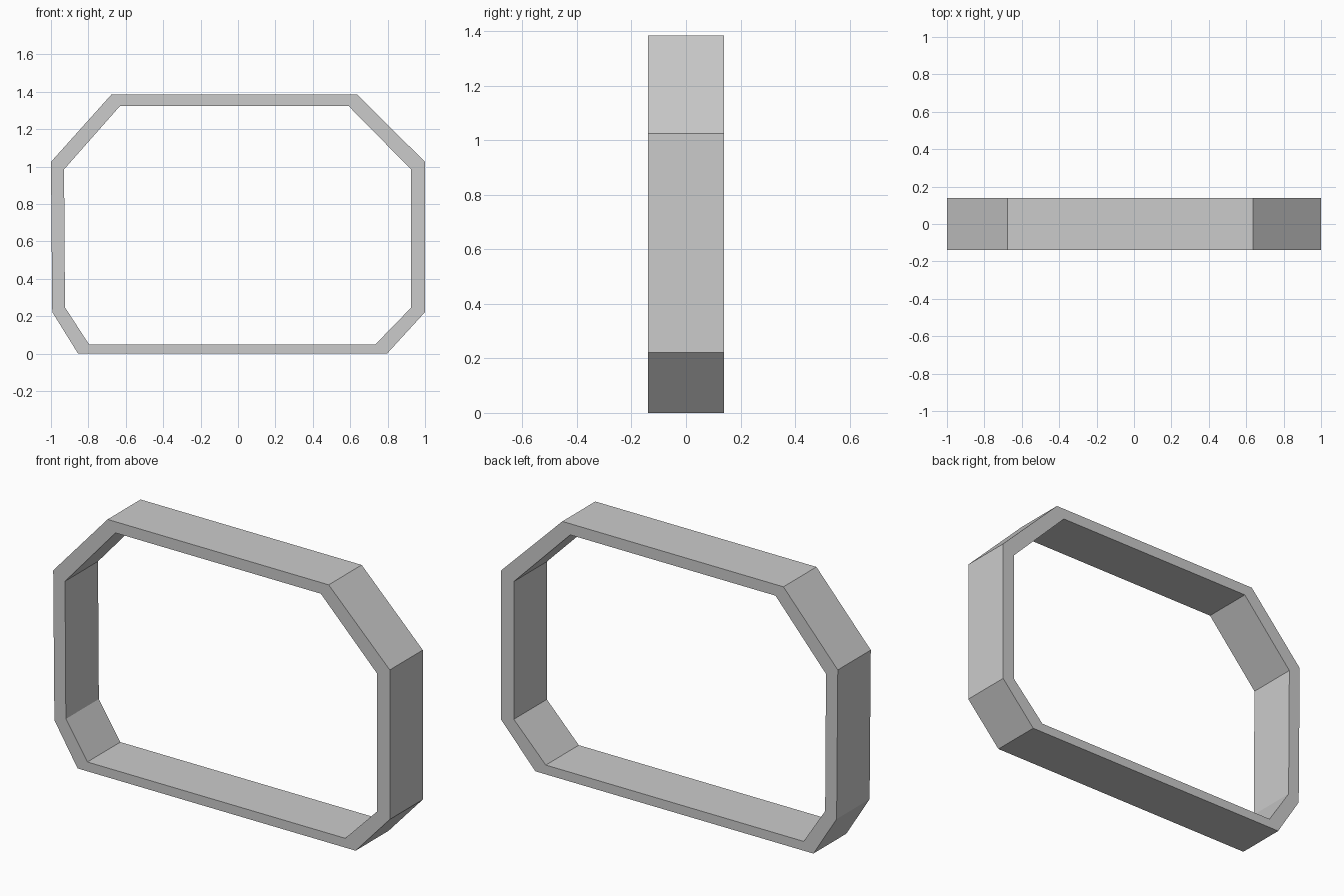
import bpy, bmesh

if "Cube" in bpy.data.objects:
    bpy.data.objects.remove(bpy.data.objects["Cube"])

# Eight-sided frame: outer and inner outlines in the x-z plane
outer = [(-0.855, 0), (0.797, 0), (1, 0.222), (1, 1.025),
         (0.637, 1.385), (-0.677, 1.385), (-1, 1.025), (-0.993, 0.222)]
inner = [(-0.797, 0.05), (0.735, 0.05), (0.925, 0.245), (0.925, 0.985),
         (0.59, 1.325), (-0.63, 1.325), (-0.93, 0.985), (-0.925, 0.247)]
half_depth = 0.14


def build_frame(name):
    bm = bmesh.new()

    def loop(points, y):
        return [bm.verts.new((x, y, z)) for x, z in points]

    # Cross-section corners, in order around the band
    rings = [loop(outer, -half_depth), loop(outer, half_depth),
             loop(inner, half_depth), loop(inner, -half_depth)]
    n = len(outer)
    for r in range(4):
        a, b = rings[r], rings[(r + 1) % 4]
        for i in range(n):
            j = (i + 1) % n
            bm.faces.new((a[i], a[j], b[j], b[i]))
    bmesh.ops.recalc_face_normals(bm, faces=bm.faces)
    mesh = bpy.data.meshes.new(name)
    bm.to_mesh(mesh)
    bm.free()
    obj = bpy.data.objects.new(name, mesh)
    bpy.context.collection.objects.link(obj)
    return obj


# Open band frame
build_frame("octagonal_frame")
